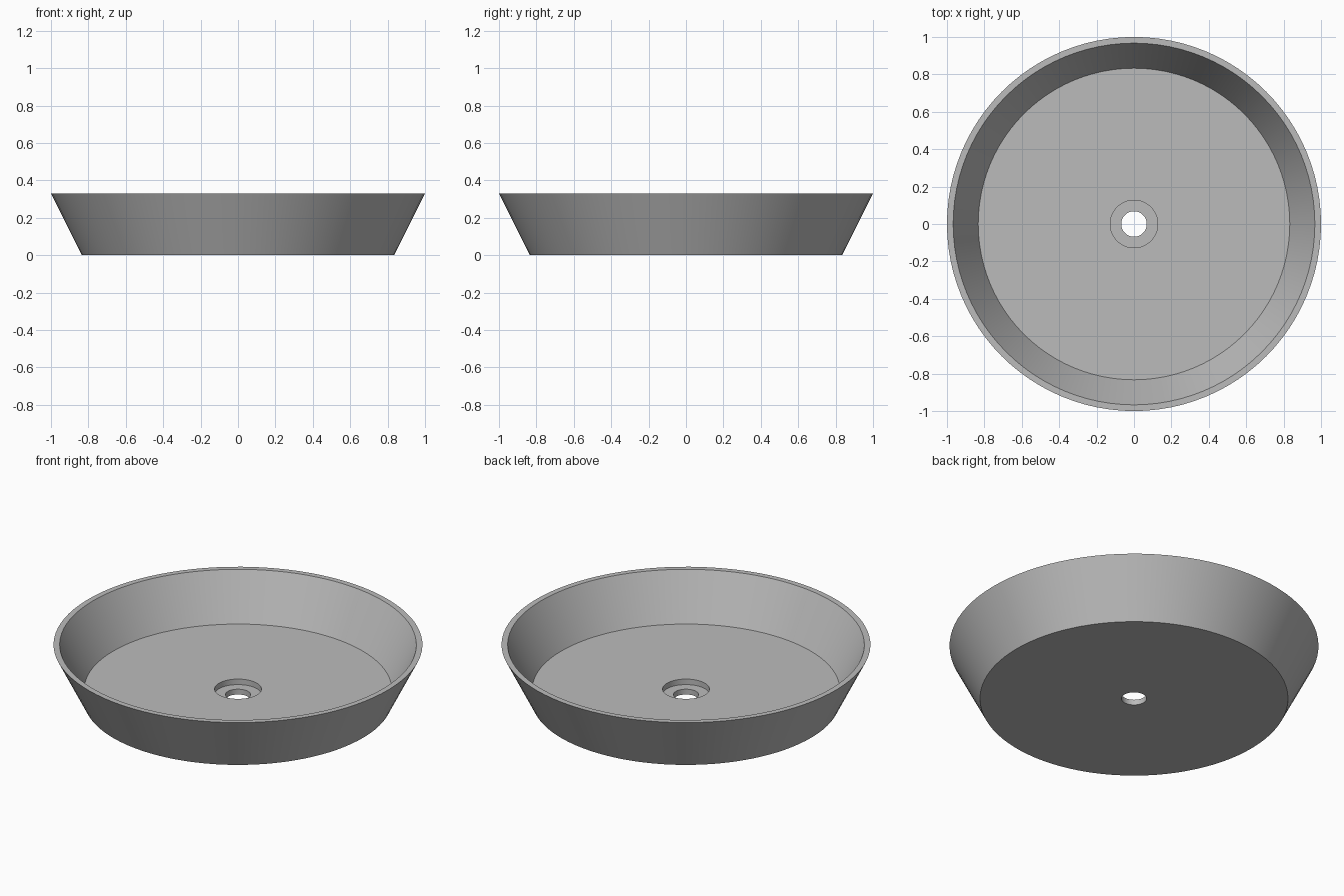
import bpy
import bmesh
import math

cube = bpy.data.objects.get("Cube")
if cube:
    bpy.data.objects.remove(cube, do_unlink=True)

# Plain grey finish
grey = bpy.data.materials.new("plain_grey")
grey.use_nodes = True
colour = (0.5, 0.5, 0.5, 1)
grey.diffuse_color = colour
grey.node_tree.nodes["Principled BSDF"].inputs["Base Color"].default_value = colour

# Closed cross-section (radius, height): outer wall, rim, inner wall, floor, stepped drain
profile = [(0.835, 0), (1, 0.33), (0.967, 0.33), (0.833, 0.065),
           (0.127, 0.065), (0.127, 0.032), (0.068, 0.032), (0.068, 0)]

# Revolve the section into the basin
bm = bmesh.new()
verts = [bm.verts.new((r, 0, z)) for r, z in profile]
edges = [bm.edges.new((v, verts[i - 1])) for i, v in enumerate(verts)]
bmesh.ops.spin(bm, geom=verts + edges, cent=(0, 0, 0), axis=(0, 0, 1),
               angle=math.tau, steps=96, use_merge=True)
bmesh.ops.remove_doubles(bm, verts=bm.verts, dist=0.0001)
bmesh.ops.recalc_face_normals(bm, faces=bm.faces)
mesh = bpy.data.meshes.new("basin")
bm.to_mesh(mesh)
bm.free()
mesh.materials.append(grey)
basin = bpy.data.objects.new("basin", mesh)
bpy.context.collection.objects.link(basin)

# Smooth round walls with crisp rims
bpy.ops.object.select_all(action="DESELECT")
basin.select_set(True)
bpy.context.view_layer.objects.active = basin
bpy.ops.object.shade_smooth_by_angle(angle=math.radians(30))
